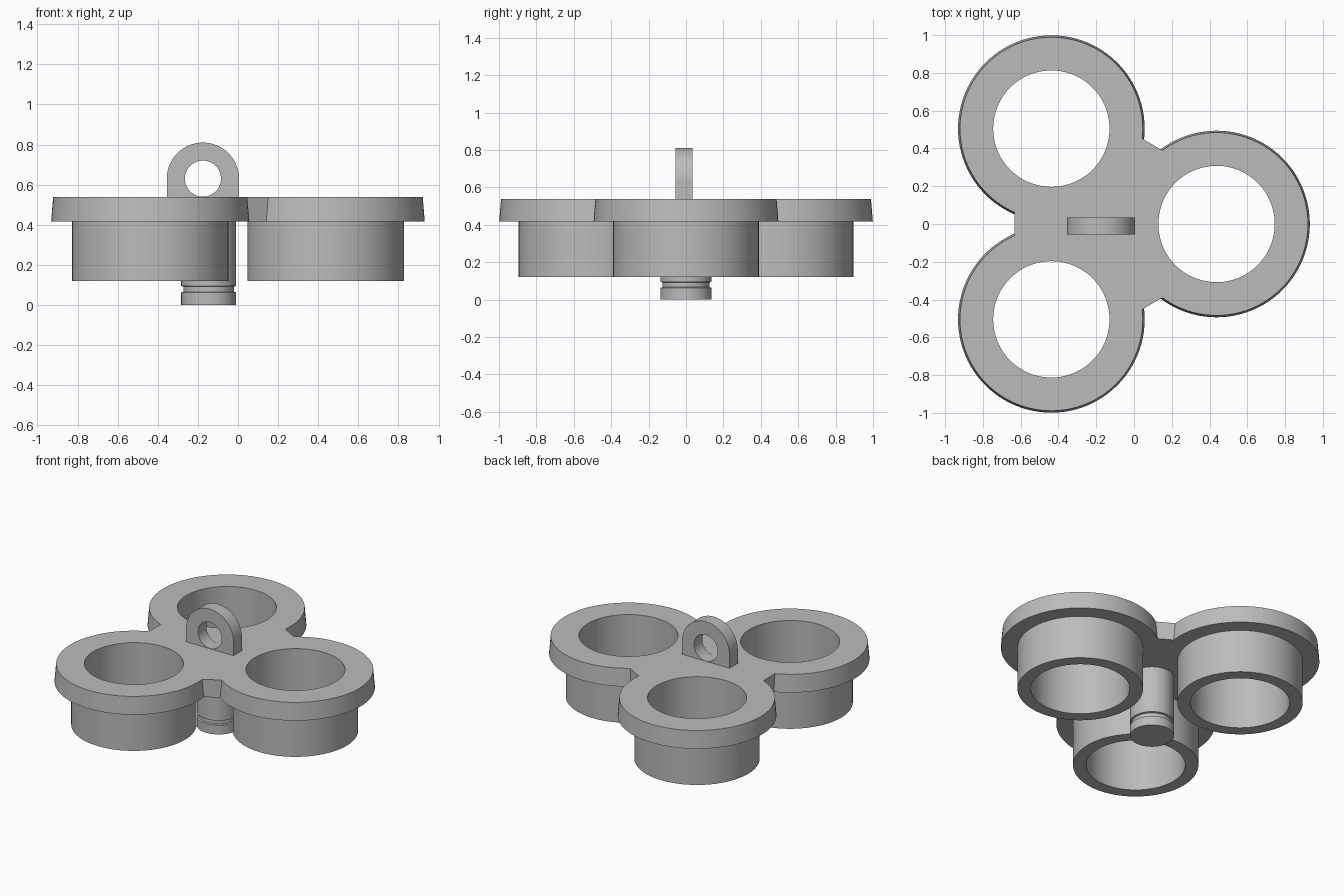
import bpy, bmesh
from math import sin, cos, pi
from mathutils import Vector, Matrix

cube = bpy.data.objects.get("Cube")
if cube:
    bpy.data.objects.remove(cube)

grey = bpy.data.materials.new("plain grey")
grey.use_nodes = True
COLOUR = (0.5, 0.5, 0.5, 1)
grey.diffuse_color = COLOUR
grey.node_tree.nodes["Principled BSDF"].inputs["Base Color"].default_value = COLOUR

HUB = Vector((-0.146, 0, 0))          # centroid of the three cups
REACH = 0.583                         # hub to cup centre
ANGLES = [0, 2 * pi / 3, -2 * pi / 3]
TOP, RIM, FOOT = 0.538, 0.417, 0.12
SEG = 96


def add_object(name, bm):
    bmesh.ops.recalc_face_normals(bm, faces=bm.faces)
    mesh = bpy.data.meshes.new(name)
    bm.to_mesh(mesh)
    bm.free()
    mesh.materials.append(grey)
    obj = bpy.data.objects.new(name, mesh)
    bpy.context.collection.objects.link(obj)
    return obj


def lathe(name, profile, centre):
    """Solid of revolution about z from (radius, height) pairs, capped."""
    bm = bmesh.new()
    rings = [[bm.verts.new((centre.x + r * cos(2 * pi * i / SEG),
                            centre.y + r * sin(2 * pi * i / SEG), z))
              for i in range(SEG)] for r, z in profile]
    for a, b in zip(rings, rings[1:]):
        for i in range(SEG):
            j = (i + 1) % SEG
            bm.faces.new((a[i], a[j], b[j], b[i]))
    bm.faces.new(rings[0])
    bm.faces.new(rings[-1])
    return add_object(name, bm)


def prism(name, outline, shift):
    """Extrude a closed outline by a vector."""
    bm = bmesh.new()
    face = bm.faces.new([bm.verts.new(p) for p in outline])
    new = bmesh.ops.extrude_face_region(bm, geom=[face])["geom"]
    bmesh.ops.translate(bm, vec=shift, verts=[v for v in new if isinstance(v, bmesh.types.BMVert)])
    return add_object(name, bm)


def boolean(obj, tool, operation):
    """Apply a boolean and remove the tool."""
    mod = obj.modifiers.new(operation, "BOOLEAN")
    mod.object, mod.operation, mod.solver = tool, operation, "EXACT"
    bpy.context.view_layer.update()
    graph = bpy.context.evaluated_depsgraph_get()
    mesh = bpy.data.meshes.new_from_object(obj.evaluated_get(graph))
    obj.modifiers.clear()
    obj.data = mesh
    bpy.data.objects.remove(tool)


def smooth(obj):
    bpy.ops.object.select_all(action="DESELECT")
    obj.select_set(True)
    bpy.context.view_layer.objects.active = obj
    bpy.ops.object.shade_smooth_by_angle(angle=0.5)


# Triangular web joining the cups
corner = 0.486 * 2
web = [HUB + Vector((corner * cos(a), corner * sin(a), RIM)) for a in ANGLES]
holder = prism("cup_holder", web, Vector((0, 0, TOP - RIM)))

# Three cups with tapered flanges, then bored right through
centres = [HUB + REACH * Vector((cos(a), sin(a), 0)) for a in ANGLES]
for c in centres:
    cup = [(0.39, FOOT), (0.39, RIM), (0.494, RIM), (0.484, TOP)]
    boolean(holder, lathe("cup", cup, c), "UNION")
for c in centres:
    boolean(holder, lathe("bore", [(0.308, -0.2), (0.308, 1)], c), "DIFFERENCE")
smooth(holder)

# Grooved post under the hub
post = lathe("centre_post", [(0.137, 0), (0.137, 0.063), (0.126, 0.066), (0.126, 0.092),
                             (0.137, 0.095), (0.137, RIM + 0.01)], HUB)
smooth(post)

# Upright lug with a round eye
LUG_X, LUG_Z, LUG_R, FRONT = -0.175, 0.63, 0.18, -0.055
arch = [(LUG_X + LUG_R * cos(pi * i / 48), FRONT, LUG_Z + LUG_R * sin(pi * i / 48)) for i in range(49)]
arch += [(LUG_X - LUG_R, FRONT, TOP - 0.005), (LUG_X + LUG_R, FRONT, TOP - 0.005)]
lug = prism("hanging_lug", arch, Vector((0, 0.09, 0)))
eye = lathe("eye", [(0.09, -0.5), (0.09, 0.5)], Vector())
eye.data.transform(Matrix.Translation((LUG_X, 0, LUG_Z)) @ Matrix.Rotation(pi / 2, 4, "X"))
boolean(lug, eye, "DIFFERENCE")
smooth(lug)
